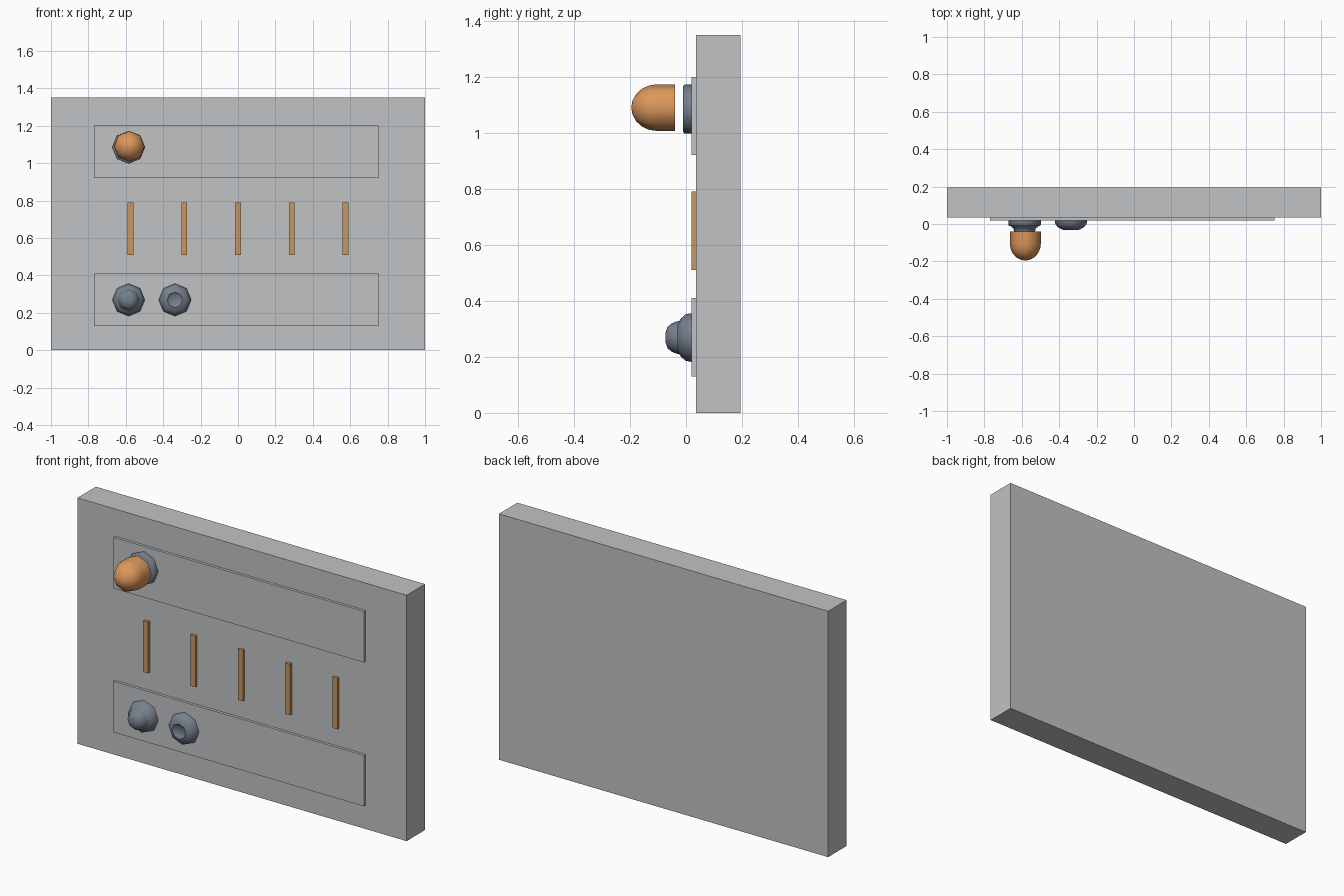
import bpy, bmesh, math

if "Cube" in bpy.data.objects:
    bpy.data.objects.remove(bpy.data.objects["Cube"])


def material(name, rgb):
    m = bpy.data.materials.new(name)
    m.diffuse_color = (*rgb, 1)
    m.use_nodes = True
    m.node_tree.nodes["Principled BSDF"].inputs["Base Color"].default_value = m.diffuse_color
    return m


grey = material("light grey", (0.53, 0.54, 0.55))
wood = material("tan", (0.58, 0.31, 0.12))
orange = material("orange", (0.72, 0.31, 0.105))
steel = material("blue grey", (0.18, 0.215, 0.265))


def finish(bm, name, mat, smooth=False):
    bmesh.ops.recalc_face_normals(bm, faces=bm.faces[:])
    mesh = bpy.data.meshes.new(name)
    bm.to_mesh(mesh)
    bm.free()
    mesh.materials.append(mat)
    ob = bpy.data.objects.new(name, mesh)
    bpy.context.collection.objects.link(ob)
    if smooth:
        bpy.ops.object.select_all(action='DESELECT')
        ob.select_set(True)
        bpy.context.view_layer.objects.active = ob
        bpy.ops.object.shade_smooth_by_angle(angle=math.radians(50))
    return ob


def box(name, lo, hi, mat):
    bm = bmesh.new()
    bmesh.ops.create_cube(bm, size=1)
    for v in bm.verts:
        v.co = [(a + b) / 2 + c * (b - a) for a, b, c in zip(lo, hi, v.co)]
    return finish(bm, name, mat)


def lathe(name, x, z, profile, mat, sides=8):
    """Turn (radius, y) points around an axis running front to back."""
    bm = bmesh.new()
    rings = []
    for r, y in profile:
        rings.append([bm.verts.new((x + r * math.cos(2 * math.pi * i / sides), y,
                                    z + r * math.sin(2 * math.pi * i / sides)))
                      for i in range(sides)])
    for a, b in zip(rings, rings[1:]):
        for i in range(sides):
            j = (i + 1) % sides
            bm.faces.new((a[i], a[j], b[j], b[i]))
    bm.faces.new(rings[0])
    bm.faces.new(rings[-1])
    return finish(bm, name, mat, True)


# Panel
box("panel", (-1, 0.035, 0), (1, 0.195, 1.35), grey)

# Raised strips and the row of bars between them
for name, z in (("upper_strip", 0.92), ("lower_strip", 0.13)):
    box(name, (-0.77, 0.02, z), (0.75, 0.035, z + 0.28), grey)
for i in range(5):
    x = (i - 2) * 0.2875
    box(f"bar_{i + 1}", (x - 0.015, 0.02, 0.51), (x + 0.015, 0.035, 0.79), wood)

# Upper light: base disc and floating domed cap
lathe("cap_base", -0.585, 1.085,
      [(0.087, 0.02), (0.087, -0.006), (0.082, -0.01)], steel)
dome = [(0.083 * math.cos(t), -0.105 - 0.09 * math.sin(t))
        for t in (math.radians(a) for a in (0, 18, 36, 54, 72, 86))]
lathe("domed_cap", -0.581, 1.09, [(0.083, -0.039)] + dome, orange)

# Lower pair: a stepped knob and a shallow ringed button
lathe("knob", -0.585, 0.269,
      [(0.087, 0.02), (0.083, -0.002), (0.068, -0.018), (0.06, -0.023),
       (0.057, -0.036), (0.05, -0.052), (0.038, -0.066), (0.018, -0.073)], steel)
lathe("button", -0.337, 0.269,
      [(0.087, 0.02), (0.083, -0.002), (0.068, -0.018), (0.05, -0.028),
       (0.042, -0.031), (0.034, -0.026), (0.026, -0.021)], steel)
